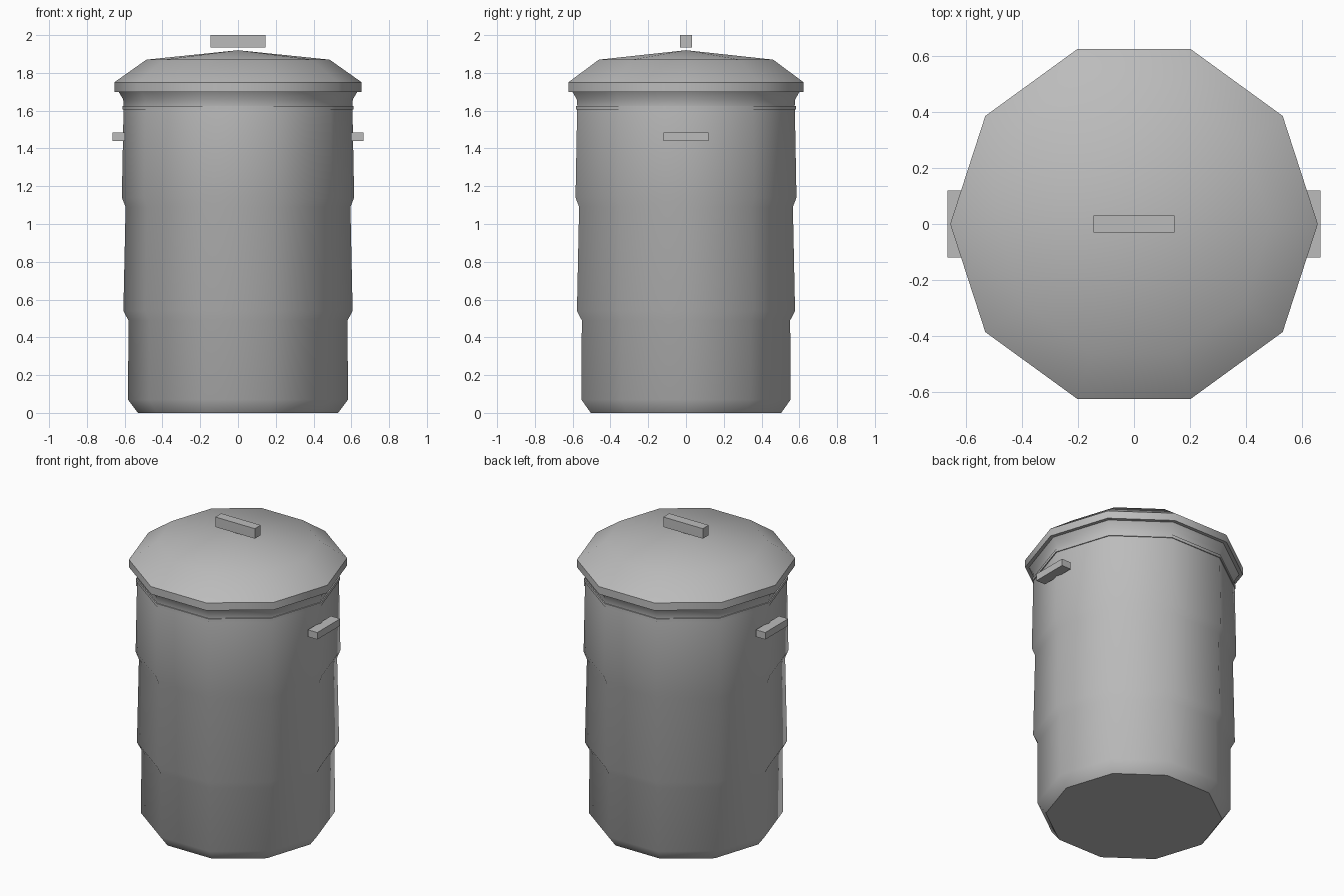
import bpy, bmesh, math

cube = bpy.data.objects.get("Cube")
if cube:
    bpy.data.objects.remove(cube, do_unlink=True)

SIDES = 10

grey = bpy.data.materials.new("galvanised_grey")
grey.use_nodes = True
colour = (0.5, 0.5, 0.5, 1)
grey.diffuse_color = colour
grey.node_tree.nodes["Principled BSDF"].inputs["Base Color"].default_value = colour


def finish(name, bm, smooth):
    bmesh.ops.recalc_face_normals(bm, faces=bm.faces)
    mesh = bpy.data.meshes.new(name)
    bm.to_mesh(mesh)
    bm.free()
    mesh.materials.append(grey)
    obj = bpy.data.objects.new(name, mesh)
    bpy.context.collection.objects.link(obj)
    if smooth:
        bpy.ops.object.select_all(action='DESELECT')
        obj.select_set(True)
        bpy.context.view_layer.objects.active = obj
        bpy.ops.object.shade_smooth_by_angle(angle=math.radians(45))
    return obj


def lathe(name, profile):
    """Closed ten-sided solid from (radius, height) pairs, bottom to top."""
    bm = bmesh.new()
    rings = []
    for r, z in profile:
        if r == 0:
            rings.append([bm.verts.new((0, 0, z))] * SIDES)
        else:
            angles = [math.tau * i / SIDES for i in range(SIDES)]
            rings.append([bm.verts.new((r * math.cos(a), r * math.sin(a), z)) for a in angles])
    for low, high in zip(rings, rings[1:]):
        for i in range(SIDES):
            j = (i + 1) % SIDES
            corners = [low[i], low[j], high[j], high[i]]
            bm.faces.new(list(dict.fromkeys(corners)))
    for ring in (rings[0], rings[-1]):
        if ring[0] is not ring[1]:
            bm.faces.new(ring)
    return finish(name, bm, True)


def box(name, centre, size):
    bm = bmesh.new()
    bmesh.ops.create_cube(bm, size=1)
    bmesh.ops.scale(bm, vec=size, verts=bm.verts)
    bmesh.ops.translate(bm, vec=centre, verts=bm.verts)
    return finish(name, bm, False)


# Can body with stepped sections, a raised band and a flared mouth
lathe("can_body", [
    (0.53, 0), (0.582, 0.07), (0.58, 0.49), (0.607, 0.54),
    (0.595, 1.09), (0.615, 1.14), (0.606, 1.605), (0.612, 1.605),
    (0.612, 1.625), (0.605, 1.625), (0.608, 1.66), (0.632, 1.70),
])

# Domed lid with an upright rim
lathe("lid", [(0.655, 1.70), (0.655, 1.75), (0.485, 1.87), (0, 1.92)])

# Handles
box("lid_handle", (0, 0, 1.967), (0.29, 0.062, 0.066))
for side, label in ((1, "left"), (-1, "right")):
    box(label + "_handle", (side * 0.631, 0, 1.462), (0.068, 0.24, 0.046))
